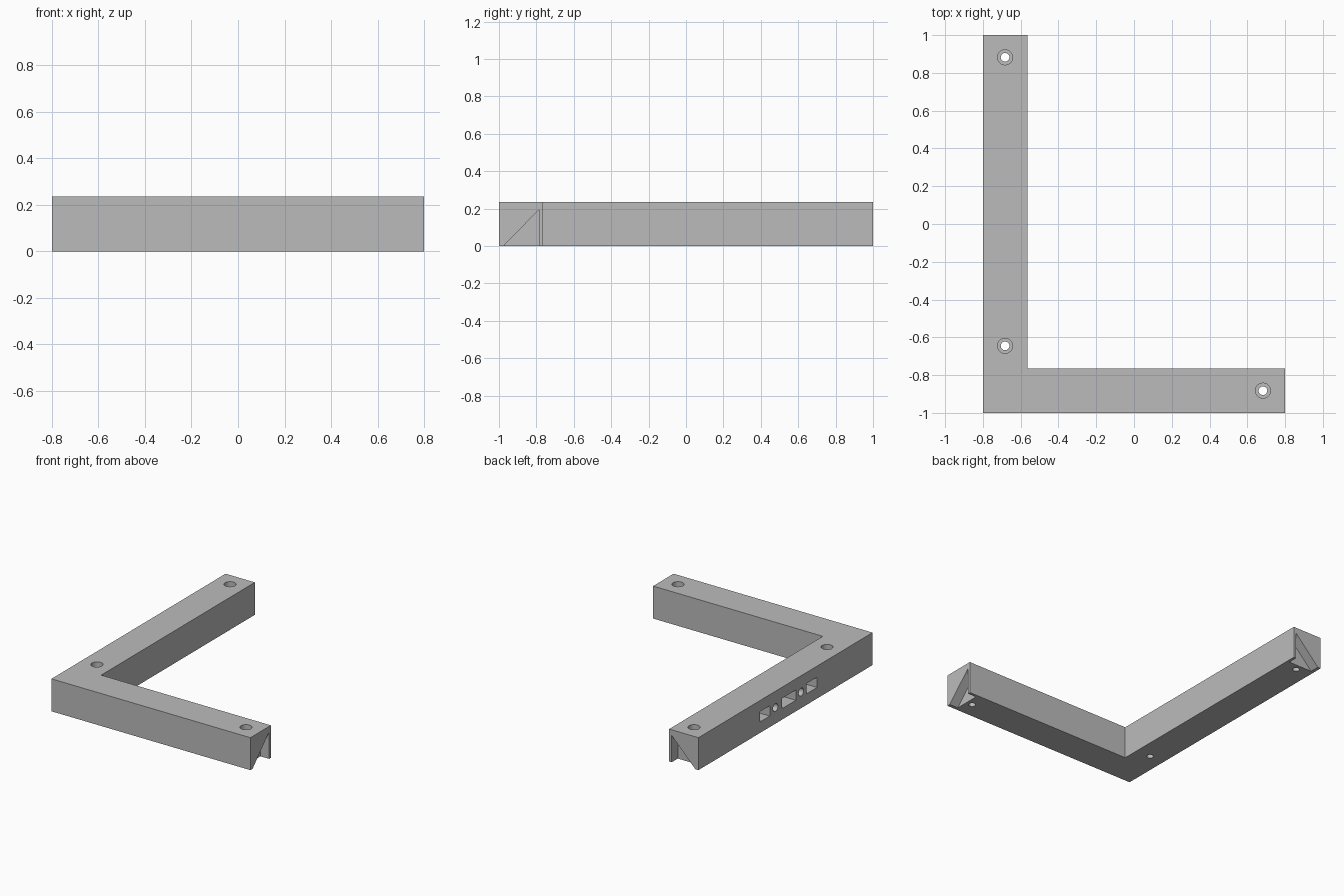
import bpy, bmesh
from math import cos, sin, tau
from mathutils import Vector

cube = bpy.data.objects.get("Cube")
if cube:
    bpy.data.objects.remove(cube, do_unlink=True)

X, Y, H, W = 0.8, 1.0, 0.236, 0.235   # half sizes, height, arm width
MID = W / 2

grey = bpy.data.materials.new("plain grey")
grey.use_nodes = True
grey.diffuse_color = (0.5, 0.5, 0.5, 1)
grey.node_tree.nodes["Principled BSDF"].inputs["Base Color"].default_value = (0.5, 0.5, 0.5, 1)


def prism(name, points, sweep):
    """Solid made by sweeping a flat outline along a vector."""
    bm = bmesh.new()
    face = bm.faces.new([bm.verts.new(p) for p in points])
    top = bmesh.ops.extrude_face_region(bm, geom=[face])["geom"]
    verts = [g for g in top if isinstance(g, bmesh.types.BMVert)]
    bmesh.ops.translate(bm, verts=verts, vec=Vector(sweep))
    bmesh.ops.recalc_face_normals(bm, faces=bm.faces)
    mesh = bpy.data.meshes.new(name)
    bm.to_mesh(mesh)
    bm.free()
    mesh.materials.append(grey)
    obj = bpy.data.objects.new(name, mesh)
    bpy.context.collection.objects.link(obj)
    return obj


def cut(target, points, sweep):
    """Carve a swept outline out of the target."""
    cutter = prism("cutter", points, sweep)
    cutter.hide_render = True
    mod = target.modifiers.new("cut", "BOOLEAN")
    mod.object, mod.operation, mod.solver = cutter, "DIFFERENCE", "EXACT"
    bpy.context.view_layer.objects.active = target
    bpy.ops.object.modifier_apply(modifier=mod.name)
    bpy.data.objects.remove(cutter, do_unlink=True)


def ring(r, n=32):
    return [(r * cos(tau * i / n), r * sin(tau * i / n)) for i in range(n)]


# L-shaped body
outline = [(-X, -Y), (X, -Y), (X, W - Y), (W - X, W - Y), (W - X, Y), (-X, Y)]
body = prism("corner_frame", [(x, y, 0) for x, y in outline], (0, 0, H))

# Counterbored screw holes
for cx, cy in [(MID - X, Y - MID), (MID - X, -0.645), (X - MID, MID - Y)]:
    cut(body, [(cx + a, cy + b, 0.1) for a, b in ring(0.04)], (0, 0, H))
    cut(body, [(cx + a, cy + b, -0.1) for a, b in ring(0.023)], (0, 0, H + 0.2))

# Wedge-shaped sockets in both arm ends, open at the bottom
DEEP = 0.07
wedge = [(0.005, -0.02), (0.215, -0.02), (0.215, 0.195)]
cut(body, [(X - DEEP, u - Y, z) for u, z in wedge], (0.2, 0, 0))
cut(body, [(u - X, Y - DEEP, z) for u, z in wedge], (0, 0.2, 0))

# Row of square pockets and round holes in the outer side
SIDE = -X - 0.05
for y0, y1 in [(0.18, 0.295), (-0.12, 0.04), (-0.364, -0.243)]:
    cut(body, [(SIDE, y0, 0.08), (SIDE, y1, 0.08), (SIDE, y1, 0.155), (SIDE, y0, 0.155)], (0.18, 0, 0))
for cy in (0.115, -0.18):
    cut(body, [(SIDE, cy + a, MID + b) for a, b in ring(0.028)], (0.18, 0, 0))

# Smooth bores, crisp edges
bpy.ops.object.select_all(action="DESELECT")
body.select_set(True)
bpy.context.view_layer.objects.active = body
bpy.ops.object.shade_smooth_by_angle()
